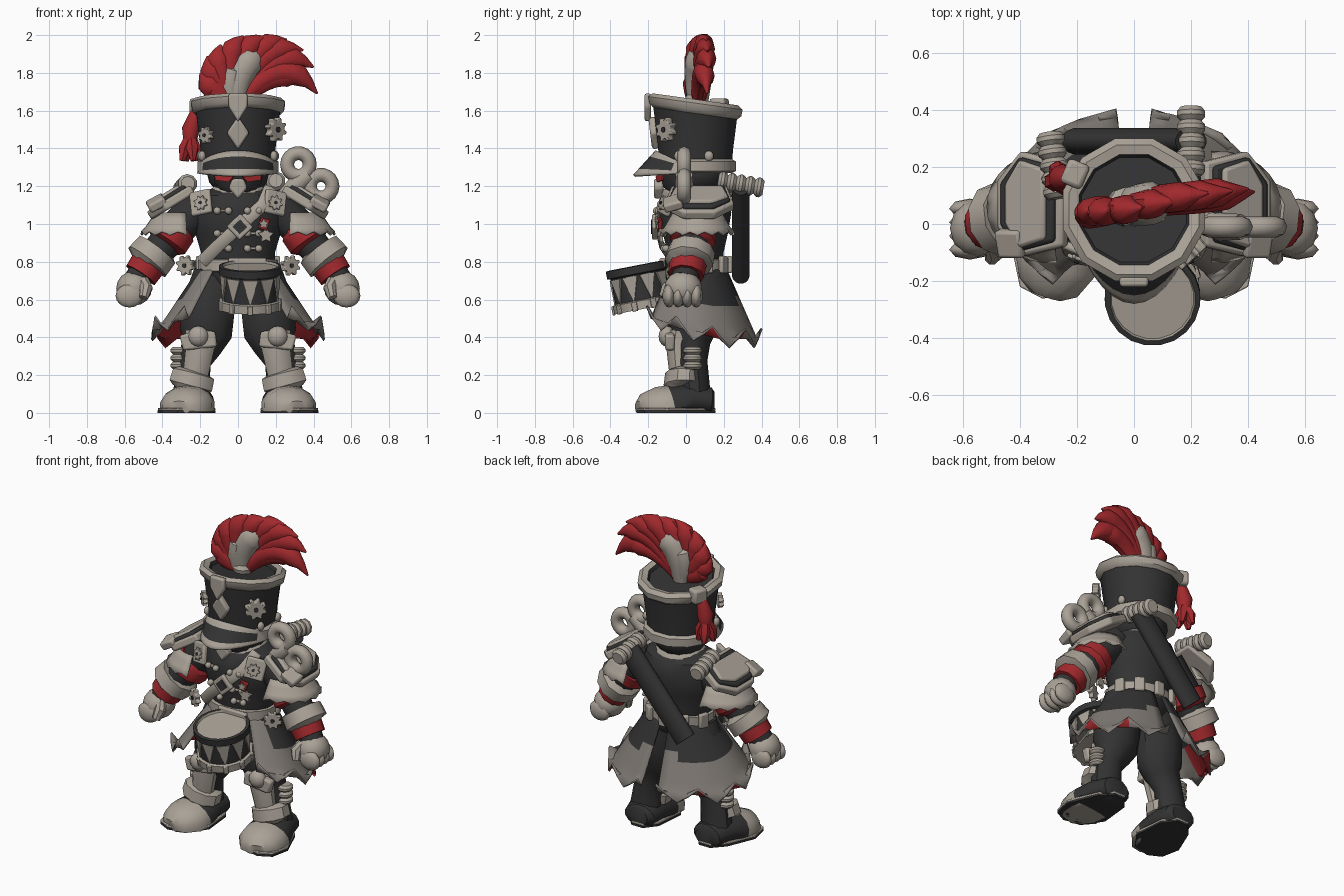
import bpy, bmesh, random
from math import sin, cos, pi, radians
from mathutils import Matrix, Vector, Euler

random.seed(4)
if "Cube" in bpy.data.objects:
    bpy.data.objects.remove(bpy.data.objects["Cube"])


def material(name, *rgb):
    m = bpy.data.materials.new(name)
    m.use_nodes = True
    m.diffuse_color = (*rgb, 1)
    m.node_tree.nodes["Principled BSDF"].inputs["Base Color"].default_value = (*rgb, 1)
    return m


BONE = material("bone", .40, .36, .31)
CLOTH = material("worn cloth", .22, .20, .18)
DARK = material("charcoal", .033, .033, .034)
RED = material("crimson", .36, .022, .026)
FRONT = (pi / 2, 0, 0)


def at(loc, rot=(0, 0, 0)):
    return Matrix.Translation(loc) @ Euler(rot).to_matrix().to_4x4()


def finish(name, bm, mats, m=Matrix(), angle=40, bevel=0):
    me = bpy.data.meshes.new(name)
    bm.to_mesh(me)
    bm.free()
    for mt in mats:
        me.materials.append(mt)
    me.shade_smooth()
    me.set_sharp_from_angle(angle=radians(angle))
    ob = bpy.data.objects.new(name, me)
    bpy.context.collection.objects.link(ob)
    ob.matrix_world = m
    if bevel:
        b = ob.modifiers.new("bevel", "BEVEL")
        b.width, b.segments = bevel, 2
    return ob


def loft(name, rings, mats, m=Matrix()):
    """Skin closed rings; mats holds one material, or one per band."""
    bm = bmesh.new()
    vs = [[bm.verts.new(p) for p in r] for r in rings]
    slots = list(dict.fromkeys(mats))
    for i in range(len(vs) - 1):
        n = len(vs[i])
        for j in range(n):
            k = (j + 1) % n
            f = bm.faces.new((vs[i][j], vs[i][k], vs[i + 1][k], vs[i + 1][j]))
            f.material_index = slots.index(mats[i % len(mats)])
    bm.faces.new(vs[0][::-1]).material_index = slots.index(mats[0])
    bm.faces.new(vs[-1]).material_index = slots.index(mats[(len(vs) - 2) % len(mats)])
    bmesh.ops.recalc_face_normals(bm, faces=bm.faces)
    return finish(name, bm, slots, m)


def lathe(name, profile, mats, m=Matrix(), sy=1, tilt=0, n=16):
    rings = [[(r * cos(a), r * sin(a) * sy, z + tilt * r * sin(a))
              for a in (2 * pi * (j + .5) / n for j in range(n))] for r, z in profile]
    return loft(name, rings, mats, m)


def tube(name, pts, radii, mats, flat=1, ref=(0, 1, 0), n=10, floor=None):
    pts, rings = [Vector(p) for p in pts], []
    for i, p in enumerate(pts):
        t = (pts[min(i + 1, len(pts) - 1)] - pts[max(i - 1, 0)]).normalized()
        a = t.cross(Vector(ref)).normalized()
        b = a.cross(t)
        ring = [p + radii[i] * (cos(w) * a + sin(w) * b * flat)
                for w in (2 * pi * (j + .5) / n for j in range(n))]
        if floor is not None:
            for v in ring:
                v.z = max(v.z, floor)
        rings.append(ring)
    return loft(name, rings, mats)


def plate(name, outline, thick, mat, m, bevel=.006):
    bm = bmesh.new()
    f = bm.faces.new([bm.verts.new((x, y, 0)) for x, y in outline])
    ext = bmesh.ops.extrude_face_region(bm, geom=[f])["geom"]
    bmesh.ops.translate(bm, vec=(0, 0, thick), verts=[v for v in ext if isinstance(v, bmesh.types.BMVert)])
    bmesh.ops.recalc_face_normals(bm, faces=bm.faces)
    return finish(name, bm, [mat], m, 30, bevel)


def rect(w, h):
    return [(-w / 2, -h / 2), (w / 2, -h / 2), (w / 2, h / 2), (-w / 2, h / 2)]


def ngon(r, n, r2=None):
    """Regular outline, with alternating radius when r2 is given."""
    return [((r2 if r2 and i % 2 else r) * sin(2 * pi * i / n),
             (r2 if r2 and i % 2 else r) * cos(2 * pi * i / n)) for i in range(n)]


def gear(name, r, m, thick=.03):
    out = [(q * sin(a), q * cos(a)) for k in range(8)
           for q, a in ((r * (1 if j in (1, 2) else .74), (k + j / 4) * pi / 4) for j in range(4))]
    plate(name, out, thick, BONE, m, .004)
    plate(name + "_hub", ngon(r * .22, 10), .006, DARK, m @ Matrix.Translation((0, 0, thick)), 0)


def ball(name, loc, size, mat, n=12):
    bm = bmesh.new()
    bmesh.ops.create_uvsphere(bm, u_segments=n, v_segments=8, radius=1)
    return finish(name, bm, [mat], Matrix.Translation(loc) @ Matrix.Diagonal((*size, 1)), 60)


def coil(name, p, q, r, ref=(0, 1, 0), turns=5):
    p, q, k = Vector(p), Vector(q), turns * 3
    tube(name, [p.lerp(q, i / k) for i in range(k + 1)],
         [r * (.72 if i % 3 == 0 else 1) for i in range(k + 1)], [BONE], ref=ref)


def sheet(name, fn, nu, nv, thick, mats, rule, flip=False, offset=0):
    bm = bmesh.new()
    vs = [[bm.verts.new(fn(i / nu, j / nv, i)) for j in range(nv + 1)] for i in range(nu + 1)]
    for i in range(nu):
        for j in range(nv):
            q = [vs[i][j], vs[i][j + 1], vs[i + 1][j + 1], vs[i + 1][j]]
            f = bm.faces.new(q if flip else q[::-1])
            f.material_index = rule((i + .5) / nu, (j + .5) / nv)
    ob = finish(name, bm, mats)
    s = ob.modifiers.new("thickness", "SOLIDIFY")
    s.thickness, s.material_offset = thick, offset


# Torso, belt and head
lathe("torso", [(.15, .66), (.2, .74), (.2, .85), (.23, .95), (.255, 1.06), (.22, 1.15), (.12, 1.2)],
      [DARK], at((0, .05, 0)), sy=.76)
lathe("belt", [(.19, .745), (.215, .75), (.215, .81), (.19, .815)], [BONE], at((0, .05, 0)), sy=.8)
for k in range(5):
    a = radians(20 + 35 * k)
    plate("belt_loop", rect(.06, .09), .03, BONE,
          at((.2 * cos(a), .05 + .165 * sin(a), .785), (pi / 2, 0, a + pi / 2)), .008)
lathe("collar", [(.17, 1.13), (.16, 1.17), (.13, 1.2)], [BONE], at((0, .05, 0)), sy=.9)
ball("head", (0, .05, 1.27), (.165, .17, .13), DARK)
tube("jaw", [(0, -.02, 1.15), (0, -.03, 1.22), (0, -.03, 1.3)], [.07, .13, .14], [DARK], .8)
plate("beard", [(0, -.06), (.05, 0), (.03, .05), (-.03, .05), (-.05, 0)], .05, BONE,
      at((0, -.12, 1.19), FRONT), .012)

# Shako with rim, band and visor
hat = at((0, .05, 0))
lathe("hat", [(.2, 1.3), (.205, 1.4), (.232, 1.61)], [DARK], hat, 1, -.08, 12)
lathe("hat_rim", [(.23, 1.585), (.252, 1.605), (.258, 1.64), (.235, 1.66), (.2, 1.65), (.19, 1.63)],
      [BONE] * 4 + [DARK], hat, 1, -.14, 12)
lathe("hat_band", [(.2, 1.27), (.222, 1.28), (.222, 1.33), (.2, 1.345)], [BONE], hat, 1, 0, 12)


def visor_point(u, v, i):
    a = radians(190 + 160 * u)
    d = max(0, -sin(a))
    return (cos(a) * (.212 + .008 * v), .05 + sin(a) * (.212 + .118 * v * d), 1.29 + .1 * d - (.02 + .11 * d) * v)


sheet("visor", visor_point, 16, 8, .015, [BONE, DARK], lambda u, v: int(.25 < v < .7 and .15 < u < .85), True)
plate("hat_diamond", [(0, -.09), (.06, 0), (0, .09), (-.06, 0)], .04, BONE, at((0, -.15, 1.485), (pi / 2 + .12, 0, 0)), .012)
plate("rim_crest", [(0, -.08), (.05, 0), (.05, .07), (-.05, .07), (-.05, 0)], .035, BONE, at((0, -.185, 1.62), FRONT), .01)
gear("hat_gear_left", .065, at((.185, -.09, 1.5), (pi / 2, 0, .75)), .04)
gear("hat_gear_right", .045, at((-.16, -.09, 1.47), (pi / 2, 0, -.7)))
for deg in (-25, 20, 160, 205):
    a = radians(deg)
    ball("hat_stud", (.21 * cos(a), .05 + .21 * sin(a), 1.36), (.02, .025, .028), BONE, 8)

# Plume made of curved feathers
def feather(name, base, bend, tip, r, mat, depth, flat):
    pts, rad = [], []
    for i in range(9):
        t = i / 8
        x, z = [(1 - t) ** 2 * base[k] + 2 * t * (1 - t) * bend[k] + t * t * tip[k] for k in (0, 1)]
        pts.append((x, .065 + .13 * x + depth, z))
        rad.append(r * (.45 + 1.1 * t - .9 * t * t) * (1 if t < .75 else (1.03 - t) * 3.6))
    tube(name, pts, rad, [mat], flat, n=10)


for bend, tip in (((-.1, 1.68), (-.19, 1.73)), ((-.14, 1.7), (-.2, 1.8)), ((-.15, 1.76), (-.16, 1.89)),
                  ((-.14, 1.83), (-.09, 1.95)), ((-.1, 1.9), (.03, 1.995)), ((-.03, 1.95), (.15, 1.99)),
                  ((.06, 1.98), (.26, 1.975)), ((.12, 1.99), (.345, 1.92)), ((.2, 1.98), (.4, 1.83)),
                  ((.24, 1.95), (.42, 1.69)), ((.2, 1.87), (.35, 1.74))):
    feather("plume_feather", (0, 1.63), bend, tip, .077, RED, random.uniform(-.012, .012), .85)
feather("plume_core", (-.015, 1.58), (-.03, 1.87), (.15, 1.91), .105, BONE, 0, .92)
feather("plume_core_side", (-.03, 1.6), (-.06, 1.78), (-.01, 1.86), .08, BONE, 0, 1.1)
lathe("plume_socket", [(.05, 1.61), (.06, 1.66), (.04, 1.69)], [BONE], at((0, .05, 0)), n=10)

# Side tassel
plate("tassel_clasp", rect(.09, .09), .08, BONE, at((-.17, .16, 1.62), (0, -pi / 2, -.4)), .015)
tube("tassel_cord", [(-.22, .16, 1.6), (-.25, .16, 1.5), (-.255, .16, 1.43)], [.03, .05, .035], [RED])
for k in range(4):
    a = k * pi / 2 + .4
    tube("tassel_strand", [(-.25, .16, 1.48), (-.255 + .03 * cos(a), .16 + .03 * sin(a), 1.4),
                           (-.255 + .045 * cos(a), .16 + .05 * sin(a), 1.335)], [.025, .036, .014], [RED], n=6)

# Arms, legs and coat tails, once for each side
def tail_point(s):
    def fn(u, v, i):
        a = radians(-52 + 134 * u)
        ry = (.15 + .17 * v) if a < 0 else (.16 + .19 * v)
        jag = .05 * abs(i % 4 - 2) * (v > .95)
        z = .78 - (.31 + .12 * min(1, u * 1.8)) * v + jag
        return (s * (.2 + .26 * v) * cos(a), .05 + ry * sin(a), z)
    return fn


def tail_colour(u, v):
    """Charcoal top, worn hem, and a patch that has a crimson lining."""
    if v < .42 + .2 * u * (1 - u) and u > .2:
        return 0
    return 2 if .45 < u < .76 and v > .55 else 1


def fringe_point(s):
    def fn(u, v, i):
        a = radians(-95 + 190 * u)
        r = .15 + .077 * v
        return (s * (.29 + r * cos(a)), .06 + r * .87 * sin(a), 1.06 - .115 * v + (.018 if i % 2 else 0) * (v > .95))
    return fn


for s, side in ((1, "left_"), (-1, "right_")):
    def X(*pts):
        return [(s * x, y, z) for x, y, z in pts]

    # Arm
    tube(side + "arm", X((.2, .05, 1.1), (.33, .05, .97), (.45, .02, .82), (.54, -.01, .7)), [.11, .1, .085, .07], [DARK])
    tube(side + "sleeve_band", X((.325, .045, .985), (.335, .04, .97), (.375, .035, .91), (.39, .03, .89)), [.1, .122, .122, .09], [RED])
    tube(side + "cuff", X((.425, .03, .87), (.43, .03, .86), (.48, .015, .8), (.49, .015, .785)), [.09, .125, .13, .09], [BONE])
    tube(side + "wrist_band", X((.475, .01, .79), (.515, 0, .73)), [.1, .095], [RED])
    ball(side + "palm", (s * .55, -.015, .66), (.095, .1, .092), BONE)
    for k in range(4):
        ball(side + "finger", (s * .575, -.09 + .048 * k, .62), (.073, .035, .062), BONE, 8)
    tube(side + "thumb", X((.5, -.06, .7), (.485, -.1, .66), (.5, -.12, .61)), [.03, .035, .025], [BONE], n=8)

    # Shoulder armour
    def pad(w, d):
        return [(-w, -d * .8), (w * .3, -d), (w, -d * .45), (w, d * .45), (w * .3, d), (-w, d * .8)]
    for name, w, d, h, up, mat in (("base", .135, .185, .05, 0, BONE), ("inset", .11, .165, .03, .04, DARK),
                                   ("ridge", .082, .155, .045, .04, BONE)):
        m = Matrix.Translation((s * .355, .07, 1.085)) @ Matrix.Rotation(s * .55, 4, "Y") @ Matrix.Diagonal((s, 1, 1, 1))
        plate(side + "shoulder_" + name, pad(w, d), h, mat, m @ Matrix.Translation((-.015, 0, up)), .012)
    plate(side + "shoulder_block", rect(.1, .1), .05, BONE, at((s * .42, -.06, 1.09), (.3, s * .5, 0)), .012)
    sheet(side + "shoulder_fringe", fringe_point(s), 16, 3, .012, [BONE], lambda u, v: 0, s > 0)

    # Coat tail, belt gear and chest flap
    sheet(side + "coat_tail", tail_point(s), 16, 8, .012, [DARK, CLOTH, CLOTH, DARK, CLOTH, RED], tail_colour, s > 0, 3)
    gear(side + "belt_gear", .055, at((s * .27, -.03, .78), (pi / 2, 0, s * .5)))
    plate(side + "chest_flap", rect(.12, .13), .03, BONE, at((s * .19, -.09, 1.11), (pi / 2 - .2, s * .2, s * .4)), .01)
    gear(side + "flap_gear", .04, at((s * .195, -.118, 1.11), (pi / 2 - .2, 0, s * .4)), .015)
    plate(side + "eye", [(-.055, .035), (-.045, -.018), (.03, -.028), (.055, 0)], .009, RED,
          at((s * .075, -.134, 1.25), (pi / 2, 0, s * .35)) @ Matrix.Diagonal((-s, 1, 1, 1)), 0)

    # Leg and boot
    tube(side + "leg", X((.12, .05, .74), (.16, .04, .55), (.17, .03, .42), (.19, .03, .36), (.23, .035, .27), (.25, .045, .1)),
         [.12, .15, .145, .115, .092, .1], [DARK], .85)
    tube(side + "shin_plate", X((.19, -.03, .42), (.2, -.045, .35), (.225, -.035, .2)), [.095, .08, .07], [BONE], .75)
    plate(side + "knee_flap", [(-.09, -.03), (.09, -.05), (.11, .03), (0, .06), (-.08, .05)], .05, BONE,
          at((s * .2, -.06, .38), FRONT) @ Matrix.Diagonal((s, 1, 1, 1)), .012)
    ball(side + "knee_cap", (s * .21, -.1, .405), (.055, .045, .055), BONE)
    coil(side + "shin_spring", (s * .31, .035, .23), (s * .31, .035, .35), .05, turns=3)
    tube(side + "ankle_cuff", X((.23, -.01, .22), (.235, -.01, .205), (.25, -.015, .145), (.255, -.01, .13)),
         [.09, .118, .122, .1], [BONE], .85)
    tube(side + "boot", X((.24, .15, .06), (.24, .13, .06), (.25, .03, .07), (.265, -.08, .04), (.275, -.15, .03),
                          (.3, -.22, .025), (.31, -.25, .02)), [.07, .1, .12, .145, .145, .11, .06],
         [DARK, DARK, DARK, BONE, BONE, BONE], .74, (0, 0, 1), 14, 0)
    sole = [(.14, .08), (.2, .155), (.28, .155), (.35, .08), (.425, -.1), (.4, -.22), (.32, -.262), (.2, -.235), (.12, -.12)]
    flip = Matrix.Diagonal((s, 1, 1, 1))
    plate(side + "sole", sole, .012, DARK, flip, 0)
    plate(side + "welt", sole, .014, BONE, Matrix.Translation((0, 0, .012)) @ flip, .004)

# Chest strap, buckle, braid, buttons and medal
tube("chest_strap", [(-.19, -.07, .8), (-.1, -.13, .89), (.02, -.155, 1.0), (.13, -.14, 1.1), (.17, -.05, 1.19)],
     [.035] * 5, [BONE], .4)
plate("buckle", rect(.1, .1), .03, BONE, at((.01, -.15, .985), (pi / 2, -.75, 0)), .008)
plate("buckle_gap", rect(.055, .055), .006, DARK, at((.01, -.18, .985), (pi / 2, -.75, 0)), 0)
for z in (.87, .95, 1.07):
    for x in (-.11, -.05, .05, .11):
        y = -.105 - .2 * (z - .87) - .01 * (abs(x) < .1)
        ball("button", (x, y, z), (.02, .02, .02), BONE, 8)
    for s in (1, -1):
        plate("braid", rect(.06, .014), .02, BONE, at((s * .08, -.09 - .2 * (z - .87), z), (pi / 2, 0, s * .2)), .004)
plate("medal_ribbon", rect(.05, .06), .02, RED, at((.135, -.13, 1.0), (pi / 2, .3, .2)), .004)
plate("medal_star", ngon(.03, 10, .015), .009, BONE, at((.135, -.15, 1.0), (pi / 2, 0, .2)), 0)
plate("medal", ngon(.045, 10, .024), .02, BONE, at((.145, -.125, .94), (pi / 2, 0, .2)), .003)
plate("belt_buckle", rect(.2, .05), .03, BONE, at((.05, -.11, .795), FRONT), .008)

# Drum hung in front
drum = at((.065, -.24, .665), (radians(11), 0, 0))
lathe("drum", [(.14, -.11), (.165, -.115), (.165, -.07), (.15, -.065), (.15, .07), (.168, .075), (.168, .115),
               (.15, .118), (.145, .105)], [BONE, BONE, BONE, DARK, DARK, DARK, DARK, BONE], drum, n=20)
for k in range(10):
    spin = drum @ Matrix.Rotation(k * pi / 5, 4, "Z")
    plate("drum_triangle", [(-.042, .065), (.042, .065), (0, -.07)], .009, BONE, spin @ at((0, -.146, 0), FRONT), 0)
    plate("drum_lug", rect(.03, .05), .015, BONE, spin @ at((0, -.158, -.095), FRONT), .004)

# Wind-up key on the left shoulder
def ring(name, x, z, r):
    bpy.ops.mesh.primitive_torus_add(location=(x, -.01, z), rotation=FRONT, major_radius=r, minor_radius=.037,
                                     major_segments=18, minor_segments=8)
    ob = bpy.context.object
    ob.name = name
    ob.data.materials.append(BONE)
    ob.data.shade_smooth()


for x, z in ((.32, 1.315), (.44, 1.2)):
    ring("key_ring", x, z, .06)
tube("key_shaft", [(.375, -.01, 1.26), (.3, -.01, 1.2), (.22, .02, 1.12)], [.045, .05, .04], [BONE])

# Back tube and shoulder coils
tube("back_tube", [(.2, .29, 1.2), (-.2, .29, .73)], [.072, .072], [DARK], .65, n=16)
coil("left_shoulder_coil", (.2, .17, 1.23), (.2, .41, 1.19), .052, (0, 0, 1))
coil("right_shoulder_coil", (-.265, .09, 1.215), (-.295, .32, 1.185), .052, (0, 0, 1))
